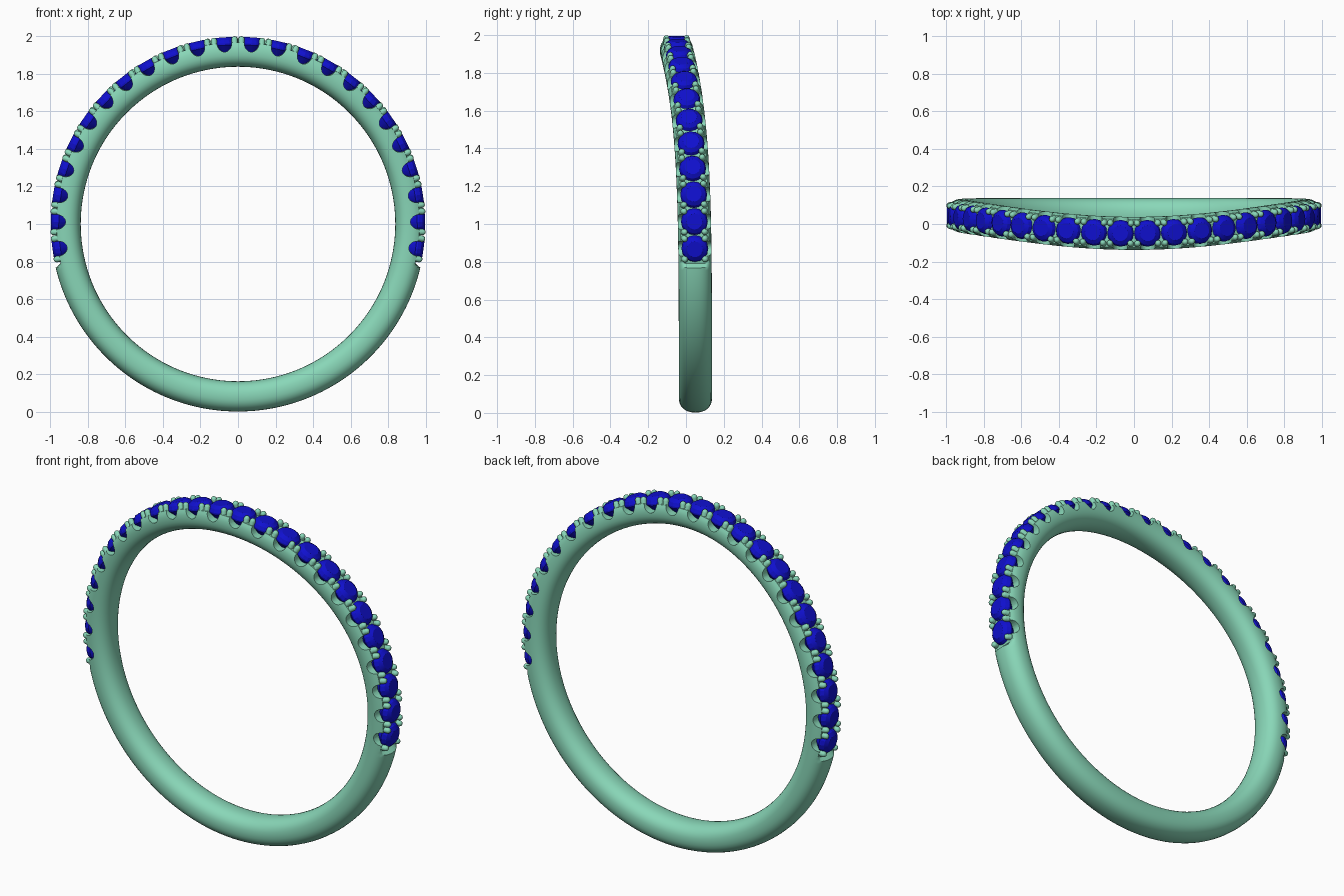
import bpy, bmesh, math
from mathutils import Vector, Matrix

if "Cube" in bpy.data.objects:
    bpy.data.objects.remove(bpy.data.objects["Cube"])

R_OUT, R_IN = 0.998, 0.837          # outer and inner radius of the band
R_MID = (R_OUT + R_IN) / 2
HALF_H, HALF_W = (R_OUT - R_IN) / 2, 0.088
SEAT = 0.967                        # lowered top of the band under the stones
STONES, PITCH = 24, math.radians(8.5)


def material(name, col):
    m = bpy.data.materials.new(name)
    m.diffuse_color = (*col, 1)
    m.use_nodes = True
    m.node_tree.nodes["Principled BSDF"].inputs["Base Color"].default_value = m.diffuse_color
    return m


def path_y(a):
    # sideways sweep of the band, a = angle from the top
    return 0.05 - 0.1 * math.exp(-(math.degrees(a) / 52.6) ** 2)


def frame(a, radius):
    """Matrix on the band: x = along band, y = across, z = outwards."""
    d = 0.001
    out = Vector((math.sin(a), 0, math.cos(a)))
    slope = (path_y(abs(a + d)) - path_y(abs(a - d))) / (2 * d)
    along = Vector((math.cos(a), slope, -math.sin(a))).normalized()
    across = out.cross(along)
    pos = out * radius + Vector((0, path_y(abs(a)), 1))
    m = Matrix((along, across, out)).transposed().to_4x4()
    m.translation = pos
    return m


def lathe(bm, mat, profile, seg):
    """Closed solid of revolution about local z from (radius, height) pairs."""
    rings = [[bm.verts.new(mat @ Vector((r * math.cos(2 * math.pi * i / seg),
                                         r * math.sin(2 * math.pi * i / seg), h)))
              for i in range(seg)] for r, h in profile]
    for lo, hi in zip(rings, rings[1:]):
        for i in range(seg):
            j = (i + 1) % seg
            bm.faces.new((lo[i], lo[j], hi[j], hi[i]))
    bm.faces.new(rings[0][::-1])
    bm.faces.new(rings[-1])


def finish(bm, name, mat, smooth=None):
    bmesh.ops.recalc_face_normals(bm, faces=bm.faces)
    me = bpy.data.meshes.new(name)
    bm.to_mesh(me)
    bm.free()
    ob = bpy.data.objects.new(name, me)
    bpy.context.collection.objects.link(ob)
    if mat:
        me.materials.append(mat)
    if smooth:
        smooth_object(ob, smooth)
    return ob


def smooth_object(ob, deg):
    bpy.ops.object.select_all(action='DESELECT')
    ob.select_set(True)
    bpy.context.view_layer.objects.active = ob
    bpy.ops.object.shade_smooth_by_angle(angle=math.radians(deg))


metal = material("metal", (0.25, 0.68, 0.48))
blue = material("blue_stone", (0.005, 0.005, 0.62))
stone_angles = [(k - (STONES - 1) / 2) * PITCH for k in range(STONES)]

# Band: rounded section swept round the ring, trimmed flat where stones sit
bm = bmesh.new()
N, P = 360, 32
rings = []
for k in range(N):
    a = math.radians(k - 180 + 0.5)
    m = frame(a, 0)
    top = SEAT if abs(a) < math.radians(102.8) else R_OUT
    ring = []
    for i in range(P):
        t = 2 * math.pi * i / P
        c, s = math.cos(t), math.sin(t)
        w = HALF_W * math.copysign(abs(c) ** (2 / 2.3), c)
        h = HALF_H * math.copysign(abs(s) ** (2 / 2.3), s)
        ring.append(bm.verts.new(m @ Vector((0, w, min(R_MID + h, top)))))
    rings.append(ring)
for k in range(N):
    A, B = rings[k], rings[(k + 1) % N]
    for i in range(P):
        j = (i + 1) % P
        bm.faces.new((A[i], A[j], B[j], B[i]))
band = finish(bm, "band", metal)

# Scallops: U-shaped side cuts below every stone
bm = bmesh.new()
for a in stone_angles:
    m = frame(a, 0.97) @ Matrix.Rotation(math.pi / 2, 4, 'X') @ Matrix.Diagonal((0.040, 0.052, 1, 1))
    lathe(bm, m, [(1, -0.13), (1, 0.13)], 24)
cutter = finish(bm, "scallop_cutter", None)
cutter.hide_render = True
mod = band.modifiers.new("scallops", 'BOOLEAN')
mod.operation, mod.solver, mod.object = 'DIFFERENCE', 'EXACT', cutter
bpy.context.view_layer.objects.active = band
bpy.ops.object.modifier_apply(modifier=mod.name)
bpy.data.objects.remove(cutter)
smooth_object(band, 35)

# Stones: round cut with pavilion, girdle, crown and table
bm = bmesh.new()
for a in stone_angles:
    lathe(bm, frame(a, 0.96), [(0.004, -0.085), (0.071, -0.006), (0.071, 0.004),
                               (0.062, 0.022), (0.042, 0.036)], 16)
finish(bm, "stones", blue, 20)

# Prongs: four round-tipped claws per stone, leaning inwards
bm = bmesh.new()
r = 0.0165
claw = [(r, 0)] + [(r * math.cos(t), 0.07 + r * math.sin(t))
                   for t in (0, 0.4, 0.8, 1.2, 1.5)]
for a in stone_angles:
    for sx in (-1, 1):
        for sy in (-1, 1):
            m = (frame(a, 0.913) @ Matrix.Translation((sx * 0.055, sy * 0.067, 0))
                 @ Matrix.Rotation(sy * 0.2, 4, 'X'))
            lathe(bm, m, claw, 12)
finish(bm, "prongs", metal, 40)
